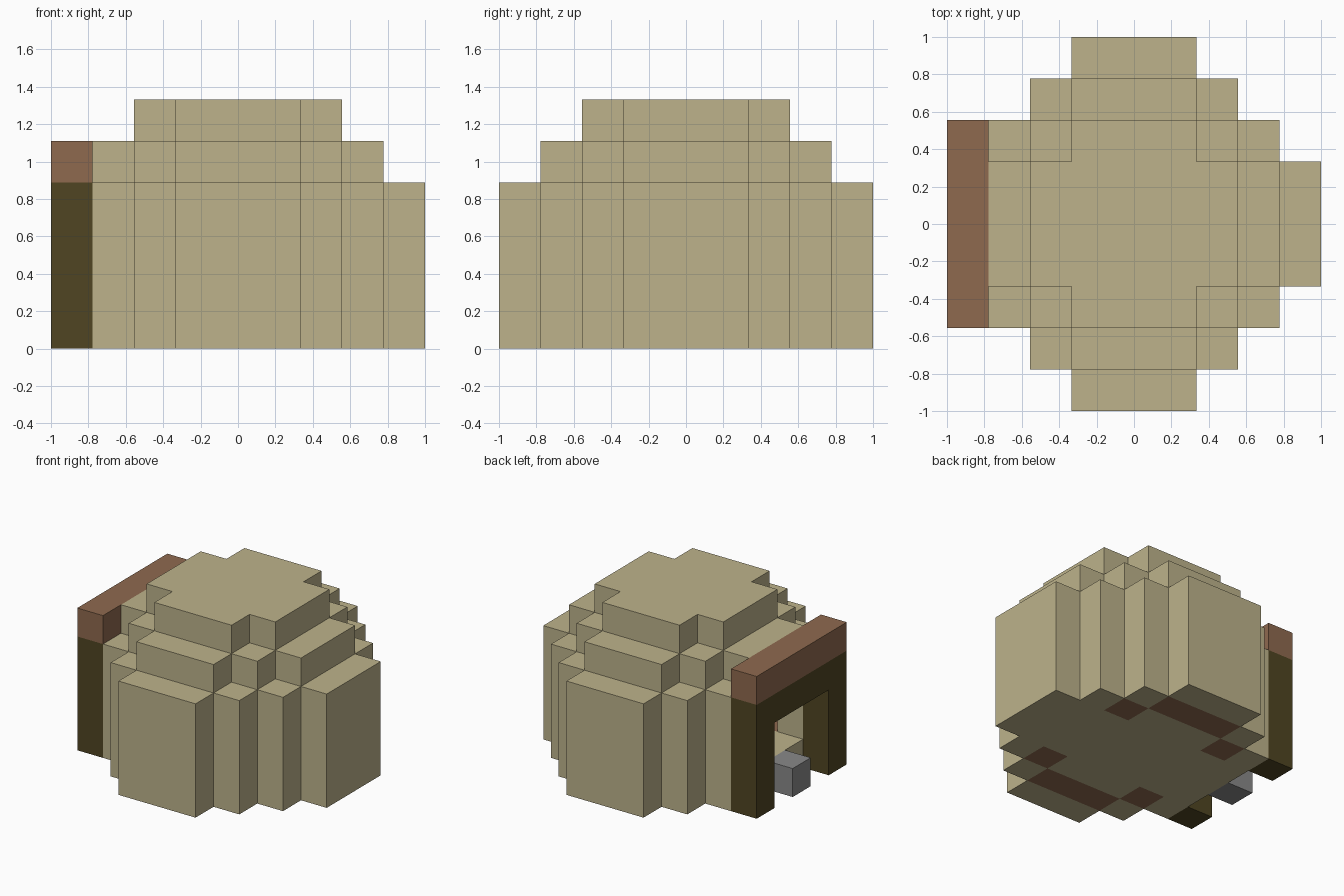
import bpy
import bmesh
from mathutils import Vector

default_cube = bpy.data.objects.get("Cube")
if default_cube:
    bpy.data.objects.remove(default_cube, do_unlink=True)

UNIT = 2 / 9  # edge length of one building block


def make_material(name, rgb):
    mat = bpy.data.materials.new(name)
    mat.use_nodes = True
    color = (*rgb, 1)
    mat.diffuse_color = color
    bsdf = mat.node_tree.nodes["Principled BSDF"]
    bsdf.inputs["Base Color"].default_value = color
    bsdf.inputs["Roughness"].default_value = 0.9
    return mat


SAND = make_material("sand", (0.51, 0.45, 0.26))
BROWN = make_material("clay brown", (0.275, 0.144, 0.078))
DARK = make_material("dark wood", (0.08, 0.06, 0.016))
GRAY = make_material("stone gray", (0.25, 0.25, 0.25))


def blocks(name, cells, mats, pick=lambda cell: 0):
    """Skin a set of unit blocks, keeping only the exposed faces."""
    cells = set(cells)
    bm = bmesh.new()
    for cell in sorted(cells):
        center = Vector((cell[0], cell[1], cell[2] + 0.5))
        for axis in range(3):
            for sign in (-1, 1):
                normal = Vector((0, 0, 0))
                normal[axis] = sign
                if tuple(c + int(n) for c, n in zip(cell, normal)) in cells:
                    continue
                u = Vector((0, 0, 0))
                u[(axis + 1) % 3] = 0.5
                v = normal.cross(u)
                mid = center + normal / 2
                corners = (mid - u - v, mid + u - v, mid + u + v, mid - u + v)
                face = bm.faces.new([bm.verts.new(p * UNIT) for p in corners])
                face.material_index = pick(cell)
    bmesh.ops.remove_doubles(bm, verts=bm.verts, dist=0.001)
    bmesh.ops.dissolve_limit(bm, angle_limit=0.01, verts=bm.verts,
                             edges=bm.edges, delimit={'MATERIAL'})
    mesh = bpy.data.meshes.new(name)
    bm.to_mesh(mesh)
    bm.free()
    for mat in mats:
        mesh.materials.append(mat)
    obj = bpy.data.objects.new(name, mesh)
    bpy.context.collection.objects.link(obj)
    return obj


def disc(reach):
    """Stepped round footprint, reaching this many blocks from the middle."""
    span = range(-reach, reach + 1)
    return {(i, j) for i in span for j in span if abs(i) + abs(j) <= reach + 1}


# Domed hut walls and roof, hollow above the floor, open on the door side
hut = set()
for level in range(6):
    reach = 4 - max(0, level - 3)
    ring = {c for c in disc(reach) if c[0] > -4}
    if 0 < level < 5:
        ring -= disc(reach - 1)
    hut |= {(i, j, level) for i, j in ring}


# Brown blocks set into the floor along the walls
def floor_rule(cell):
    i, j, level = cell
    corner = abs(i) == 2 and abs(j) == 2
    side = abs(i) <= 1 and abs(j) == 3
    return int(level == 0 and (corner or side))


blocks("hut", hut, [SAND, BROWN], floor_rule)

# Door frame with a three block wide opening
frame = [(-4, j, k) for j in range(-2, 3) for k in range(4)
         if abs(j) == 2 or k == 3]
blocks("door_frame", frame, [DARK])

# Beam above the door
blocks("door_beam", [(-4, j, 4) for j in range(-2, 3)], [BROWN])

# Stone step in the doorway
blocks("door_step", [(-4, 0, 0)], [GRAY])
